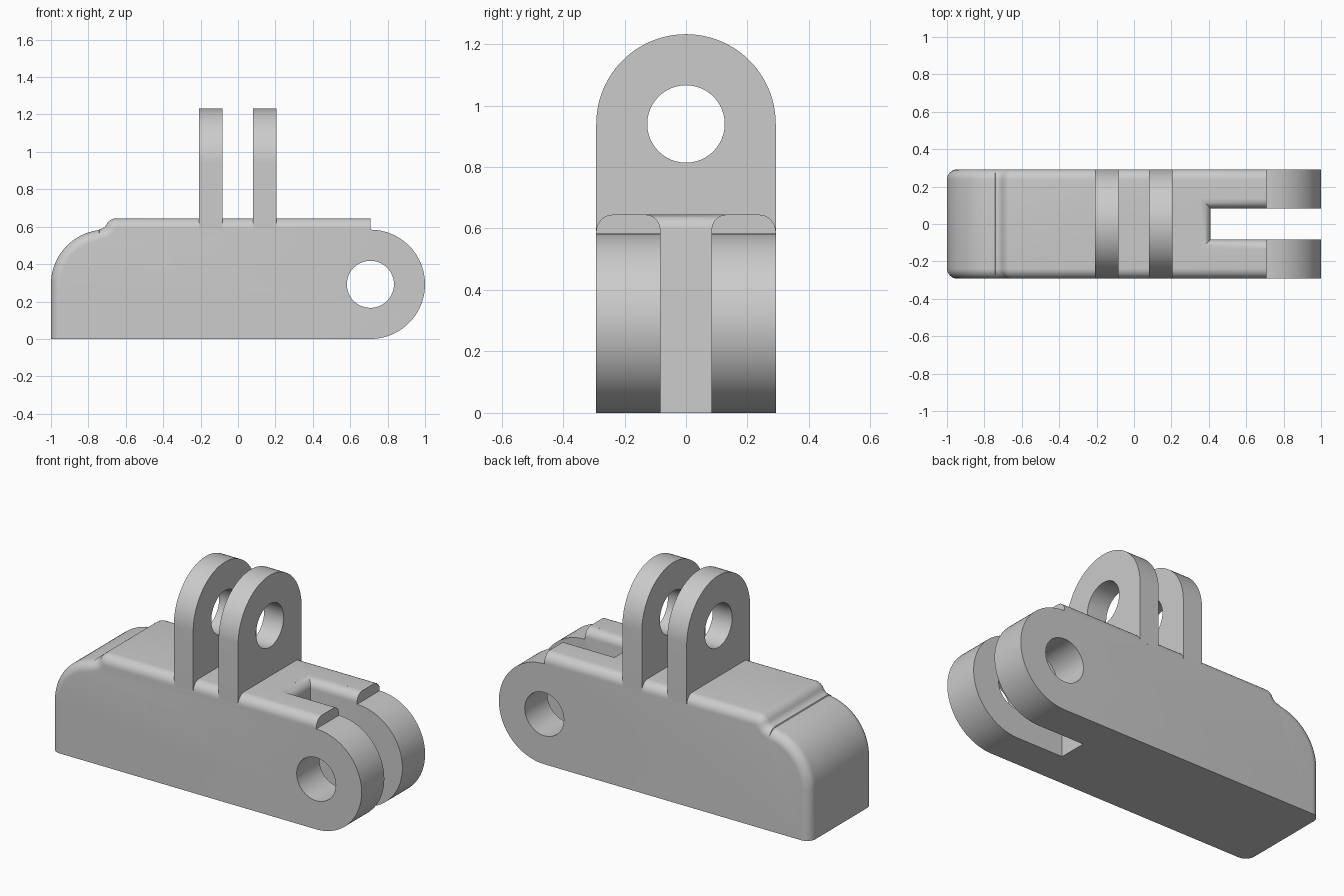
import bpy, bmesh, math

if "Cube" in bpy.data.objects:
    bpy.data.objects.remove(bpy.data.objects["Cube"])

HALF = 0.292            # half width, also the radius of all round ends
HOLE = 0.126
TOP = 0.645
ROUND = 0.055           # rounding of the outer edges
FLARE = 0.05            # rounding of the slot's top edge

grey = bpy.data.materials.new("light grey")
grey.use_nodes = True
grey.diffuse_color = (0.6, 0.6, 0.6, 1)
grey.node_tree.nodes["Principled BSDF"].inputs["Base Color"].default_value = (0.6, 0.6, 0.6, 1)


def loft(name, rings):
    """Skin a stack of equal-length rings and cap both ends."""
    bm = bmesh.new()
    loops = [[bm.verts.new(p) for p in ring] for ring in rings]
    n = len(loops[0])
    for a, b in zip(loops, loops[1:]):
        for i in range(n):
            j = (i + 1) % n
            bm.faces.new((a[i], a[j], b[j], b[i]))
    bm.faces.new(loops[0])
    bm.faces.new(loops[-1])
    bmesh.ops.remove_doubles(bm, verts=bm.verts, dist=0.0002)
    bmesh.ops.recalc_face_normals(bm, faces=bm.faces)
    mesh = bpy.data.meshes.new(name)
    bm.to_mesh(mesh)
    bm.free()
    ob = bpy.data.objects.new(name, mesh)
    bpy.context.collection.objects.link(ob)
    ob.data.materials.append(grey)
    return ob


def arc(cx, cz, r, start, end, steps):
    angles = [math.radians(start + (end - start) * i / steps) for i in range(steps + 1)]
    return [(cx + r * math.cos(t), cz + r * math.sin(t), math.cos(t), math.sin(t)) for t in angles]


def activate(ob):
    bpy.ops.object.select_all(action="DESELECT")
    ob.select_set(True)
    bpy.context.view_layer.objects.active = ob


def cut(ob, cutter):
    activate(ob)
    mod = ob.modifiers.new("cut", "BOOLEAN")
    mod.operation = "DIFFERENCE"
    mod.solver = "EXACT"
    mod.object = cutter
    bpy.ops.object.modifier_apply(modifier=mod.name)
    bpy.data.objects.remove(cutter)


def smooth(ob):
    activate(ob)
    bpy.ops.object.shade_smooth_by_angle(angle=math.radians(30))


# Body outline as (x, z, inset direction x, z)
END = 1 - HALF
step_x, step_z, tilt = -0.65, TOP - 0.06, 155
reach = math.radians(tilt)
hollow = (step_x + 0.1 * math.cos(reach), step_z + 0.1 * math.sin(reach))
outline = [(-1, 0, -1, 0)]
outline += arc(-END, HALF, HALF, 180, 97, 24)
outline += [(x, z, -nx, -nz) for x, z, nx, nz in arc(*hollow, 0.04, 270, tilt + 180, 6)]
outline += arc(step_x, step_z, 0.06, tilt, 90, 6)
outline += [(END, TOP, 0, 1)]
outline += [(x, z, 0, 0) for x, z, nx, nz in arc(END, HALF, HALF, 90, -90, 48)]

# Rounded sides: the outline shrinks toward each side face
sections = []
for i in range(9):
    t = math.pi / 2 * i / 8
    sections.append((ROUND * (1 - math.sin(t)), HALF - ROUND * (1 - math.cos(t))))
sections = [(d, -y) for d, y in sections] + [(d, y) for d, y in reversed(sections)]
body = loft("body", [[(x - nx * d, y, z - nz * d) for x, z, nx, nz in outline]
                     for d, y in sections])

# Slot between the two arms, flared at its top edge
levels = [(-0.1, 0), (TOP - FLARE, 0)]
for i in range(1, 9):
    t = math.radians(88) * i / 8
    levels.append((TOP - FLARE + FLARE * math.sin(t), FLARE * (1 - math.cos(t))))
levels.append((TOP + 0.1, FLARE))
cut(body, loft("slot_cutter", [[(0.41 - e, -0.083 - e, z), (1.1, -0.083 - e, z),
                                (1.1, 0.083 + e, z), (0.41 - e, 0.083 + e, z)]
                               for z, e in levels]))

# Cross hole through the arms
circle = arc(END, HALF, HOLE, 0, 360, 48)[:-1]
cut(body, loft("arm_hole_cutter", [[(x, y, z) for x, z, _, _ in circle] for y in (-1, 1)]))
smooth(body)

# Two upright lugs with round tops and holes
lug_z = 0.94
lug_outline = [(HALF, 0.591)] + [p[:2] for p in arc(0, lug_z, HALF, 0, 180, 48)] + [(-HALF, 0.591)]
circle = arc(0, lug_z, HOLE, 0, 360, 48)[:-1]
for name, x0, x1 in (("right_lug", -0.209, -0.084), ("left_lug", 0.08, 0.205)):
    lug = loft(name, [[(x, y, z) for y, z in lug_outline] for x in (x0, x1)])
    cut(lug, loft("lug_hole_cutter", [[(x, y, z) for y, z, _, _ in circle]
                                      for x in (x0 - 0.1, x1 + 0.1)]))
    smooth(lug)
